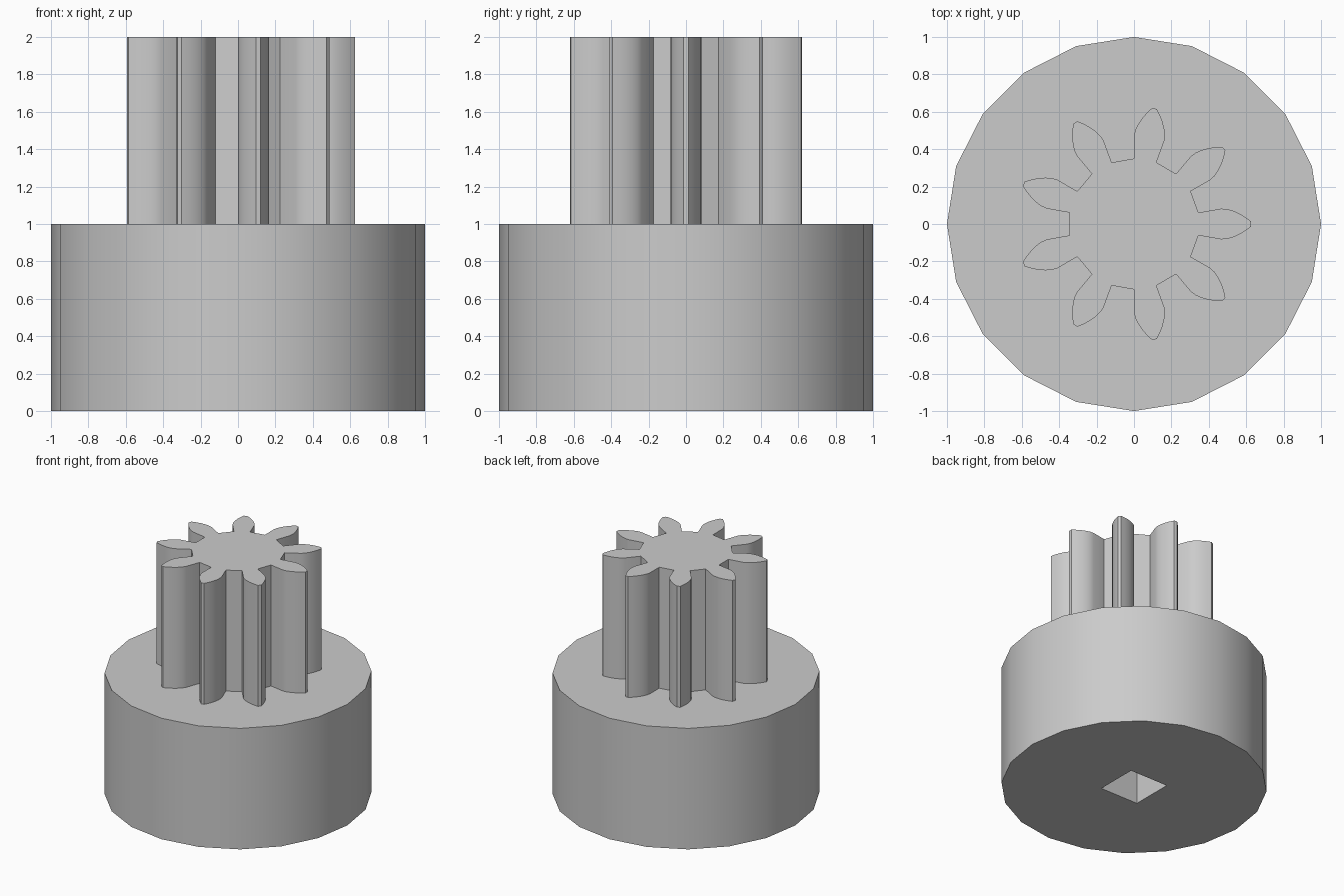
import bpy, bmesh, math

cube = bpy.data.objects.get("Cube")
if cube:
    bpy.data.objects.remove(cube, do_unlink=True)

grey = bpy.data.materials.new("plain grey")
grey.use_nodes = True
colour = (0.6, 0.6, 0.6, 1)
grey.diffuse_color = colour
grey.node_tree.nodes["Principled BSDF"].inputs["Base Color"].default_value = colour


def prism(name, outline, z0, z1):
    """Extrude a closed outline of (radius, angle) points from z0 to z1."""
    bm = bmesh.new()
    verts = [bm.verts.new((r * math.cos(a), r * math.sin(a), z0)) for r, a in outline]
    face = bm.faces.new(verts)
    top = bmesh.ops.extrude_face_region(bm, geom=[face], use_keep_orig=True)
    moved = [g for g in top["geom"] if isinstance(g, bmesh.types.BMVert)]
    bmesh.ops.translate(bm, verts=moved, vec=(0, 0, z1 - z0))
    bmesh.ops.recalc_face_normals(bm, faces=bm.faces)
    mesh = bpy.data.meshes.new(name)
    bm.to_mesh(mesh)
    bm.free()
    mesh.materials.append(grey)
    obj = bpy.data.objects.new(name, mesh)
    bpy.context.collection.objects.link(obj)
    return obj


def smooth(obj):
    bpy.ops.object.select_all(action="DESELECT")
    obj.select_set(True)
    bpy.context.view_layer.objects.active = obj
    bpy.ops.object.shade_smooth_by_angle(angle=math.radians(30))


def ring(radius, sides, start=0):
    return [(radius, start + math.tau * i / sides) for i in range(sides)]


# Round base with a square shaft socket in its underside
base = prism("base", ring(1, 20), 0, 1)
cutter = prism("socket_cutter", ring(0.247, 4, math.pi / 4), -0.5, 0.99)
cutter.hide_render = True
cut = base.modifiers.new("socket", "BOOLEAN")
cut.operation = "DIFFERENCE"
cut.solver = "EXACT"
cut.object = cutter
bpy.context.view_layer.objects.active = base
bpy.ops.object.modifier_apply(modifier=cut.name)
bpy.data.objects.remove(cutter, do_unlink=True)
smooth(base)

# Gear: straight lower flanks, then involute curves up to a narrow tip
TEETH, ROOT, BASE, TIP = 9, 0.35, 0.473, 0.627
half = math.radians(10)
flank = [(ROOT, half), (BASE, half)]
for i in range(1, 6):
    r = BASE + (TIP - BASE) * i / 5
    a = math.acos(BASE / r)
    flank.append((r, half - (math.tan(a) - a)))
tooth = [(r, -a) for r, a in flank] + flank[::-1]
outline = [(r, a + math.tau * t / TEETH) for t in range(TEETH) for r, a in tooth]
gear = prism("gear", outline, 1, 2)
smooth(gear)
